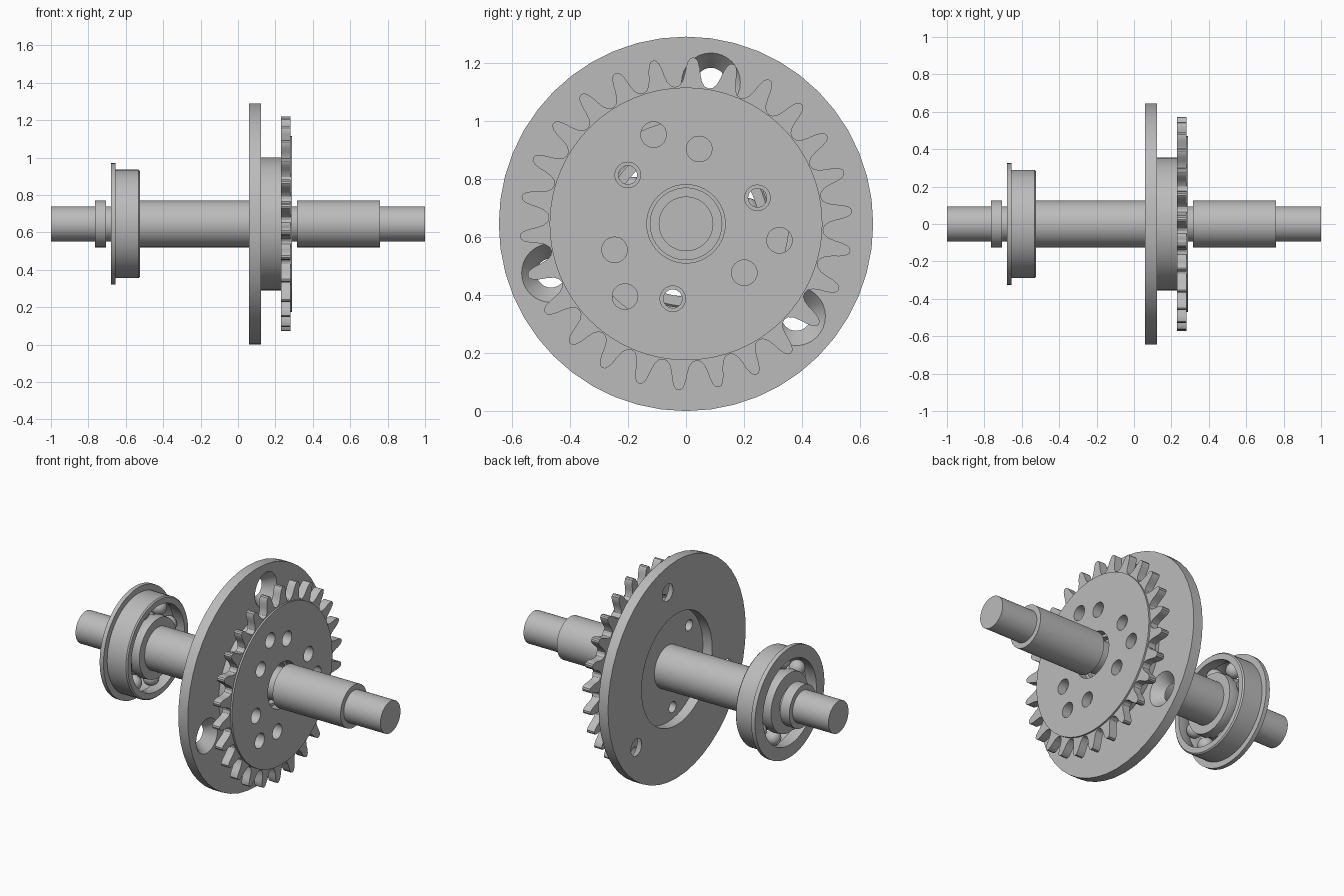
import bpy, bmesh
from math import sin, cos, radians, pi, tau
from mathutils import Matrix

if "Cube" in bpy.data.objects:
    bpy.data.objects.remove(bpy.data.objects["Cube"], do_unlink=True)

AXIS_Z = 0.645
steel = bpy.data.materials.new("grey steel")
steel.use_nodes = True
GREY = (0.5, 0.5, 0.5, 1)
steel.diffuse_color = GREY
steel.node_tree.nodes["Principled BSDF"].inputs["Base Color"].default_value = GREY


def finish(name, bm):
    """Turn a bmesh into a named grey object."""
    bmesh.ops.recalc_face_normals(bm, faces=bm.faces)
    mesh = bpy.data.meshes.new(name)
    bm.to_mesh(mesh)
    bm.free()
    mesh.materials.append(steel)
    obj = bpy.data.objects.new(name, mesh)
    bpy.context.collection.objects.link(obj)
    return obj


def lathe(name, profile, segments=64):
    """Spin a closed (x, radius) profile round the shaft axis."""
    bm = bmesh.new()
    rings = []
    for i in range(segments):
        a = tau * i / segments
        rings.append([bm.verts.new((x, r * cos(a), AXIS_Z + r * sin(a))) for x, r in profile])
    n = len(profile)
    for i in range(segments):
        p, q = rings[i], rings[(i + 1) % segments]
        for j in range(n):
            k = (j + 1) % n
            bm.faces.new((p[j], p[k], q[k], q[j]))
    return finish(name, bm)


def ring(name, x0, x1, inner, outer, segments=64):
    return lathe(name, [(x0, inner), (x0, outer), (x1, outer), (x1, inner)], segments)


def cone(bm, x0, x1, r0, r1, radius=0, degrees=0, segments=32):
    """Add a capped cylinder or cone lying along x."""
    a = radians(degrees)
    place = Matrix.Translation(((x0 + x1) / 2, radius * cos(a), AXIS_Z + radius * sin(a)))
    bmesh.ops.create_cone(bm, cap_ends=True, segments=segments, radius1=r0, radius2=r1,
                          depth=x1 - x0, matrix=place @ Matrix.Rotation(pi / 2, 4, 'Y'))


def cut(targets, bm):
    """Subtract the cutter from each target and discard it."""
    cutter = finish("cutter", bm)
    cutter.hide_render = True
    for obj in targets:
        mod = obj.modifiers.new("holes", 'BOOLEAN')
        mod.operation, mod.solver, mod.object = 'DIFFERENCE', 'EXACT', cutter
        bpy.context.view_layer.objects.active = obj
        bpy.ops.object.modifier_apply(modifier=mod.name)
    bpy.data.objects.remove(cutter, do_unlink=True)


parts = []

# Stepped shaft: thin core with collar, long spacer and end sleeve
bm = bmesh.new()
cone(bm, -1, 1, 0.094, 0.094, segments=64)
parts.append(finish("shaft", bm))
parts.append(ring("end_collar", -0.765, -0.705, 0.09, 0.125))
parts.append(ring("long_spacer", -0.53, 0.2, 0.09, 0.125))
parts.append(ring("end_sleeve", 0.315, 0.76, 0.09, 0.125))

# Flanged ball bearing with grooved races
BALL_X, BALL_ORBIT, BALL_R = -0.602, 0.215, 0.045
parts.append(lathe("bearing_outer_race", [
    (-0.68, 0.25), (-0.68, 0.325), (-0.655, 0.325), (-0.655, 0.29), (-0.532, 0.29),
    (-0.525, 0.283), (-0.525, 0.25), (BALL_X + 0.035, 0.25), (BALL_X, 0.262), (BALL_X - 0.035, 0.25)]))
parts.append(lathe("bearing_inner_race", [
    (-0.68, 0.09), (-0.68, 0.175), (BALL_X - 0.035, 0.18), (BALL_X, 0.168),
    (BALL_X + 0.035, 0.18), (-0.525, 0.175), (-0.525, 0.09)]))
bm = bmesh.new()
for i in range(8):
    a = tau * i / 8 + radians(12)
    bmesh.ops.create_uvsphere(bm, u_segments=24, v_segments=12, radius=BALL_R, matrix=Matrix.Translation(
        (BALL_X, BALL_ORBIT * cos(a), AXIS_Z + BALL_ORBIT * sin(a))))
parts.append(finish("bearing_balls", bm))

# Large ring disc with three countersunk holes
disc = ring("large_disc", 0.06, 0.122, 0.33, 0.645, 48)
bm = bmesh.new()
for angle in (80, 200, 320):
    cone(bm, 0.05, 0.13, 0.042, 0.108, 0.495, angle)
cut([disc], bm)
parts.append(disc)

# Hub between disc and sprocket, with three through holes
hub = ring("hub", 0.12, 0.235, 0.12, 0.355)
bm = bmesh.new()
for angle in (20, 140, 260):
    cone(bm, 0.1, 0.25, 0.032, 0.032, 0.262, angle)
cut([hub], bm)
parts.append(hub)

# Sprocket: one tooth half-outline as (fraction of pitch, radius), mirrored and repeated
TEETH, PHASE = 26, radians(4.4)
half = [(0.07, 0.571), (0.13, 0.56), (0.18, 0.54), (0.22, 0.515), (0.28, 0.492), (0.38, 0.477)]
tooth = [(-f, r) for f, r in reversed(half)] + [(0, 0.574)] + half + [(0.5, 0.473)]
bm = bmesh.new()
outline = []
for i in range(TEETH):
    for f, r in tooth:
        a = PHASE + tau * (i + f) / TEETH
        outline.append(bm.verts.new((0.231, r * cos(a), AXIS_Z + r * sin(a))))
face = bm.faces.new(outline)
solid = bmesh.ops.extrude_face_region(bm, geom=[face])
bmesh.ops.translate(bm, vec=(0.049, 0, 0), verts=[v for v in solid["geom"] if isinstance(v, bmesh.types.BMVert)])
toothed_plate = finish("sprocket_teeth", bm)
face_plate = ring("sprocket_face", 0.279, 0.29, 0.135, 0.47)

# Bore and bolt holes through both sprocket layers
bm = bmesh.new()
cone(bm, 0.2, 0.32, 0.135, 0.135, segments=64)
for angle in (20, 80, 140, 200, 260, 320):
    cone(bm, 0.2, 0.32, 0.044, 0.044, 0.262, angle)
for angle in (110, 230, 350):
    cone(bm, 0.2, 0.32, 0.044, 0.044, 0.327, angle)
cut([toothed_plate, face_plate], bm)
parts += [toothed_plate, face_plate]

# Smooth round walls, keep machined edges sharp
bpy.ops.object.select_all(action='DESELECT')
for obj in parts:
    obj.select_set(True)
bpy.context.view_layer.objects.active = parts[0]
bpy.ops.object.shade_smooth_by_angle(angle=radians(30))
